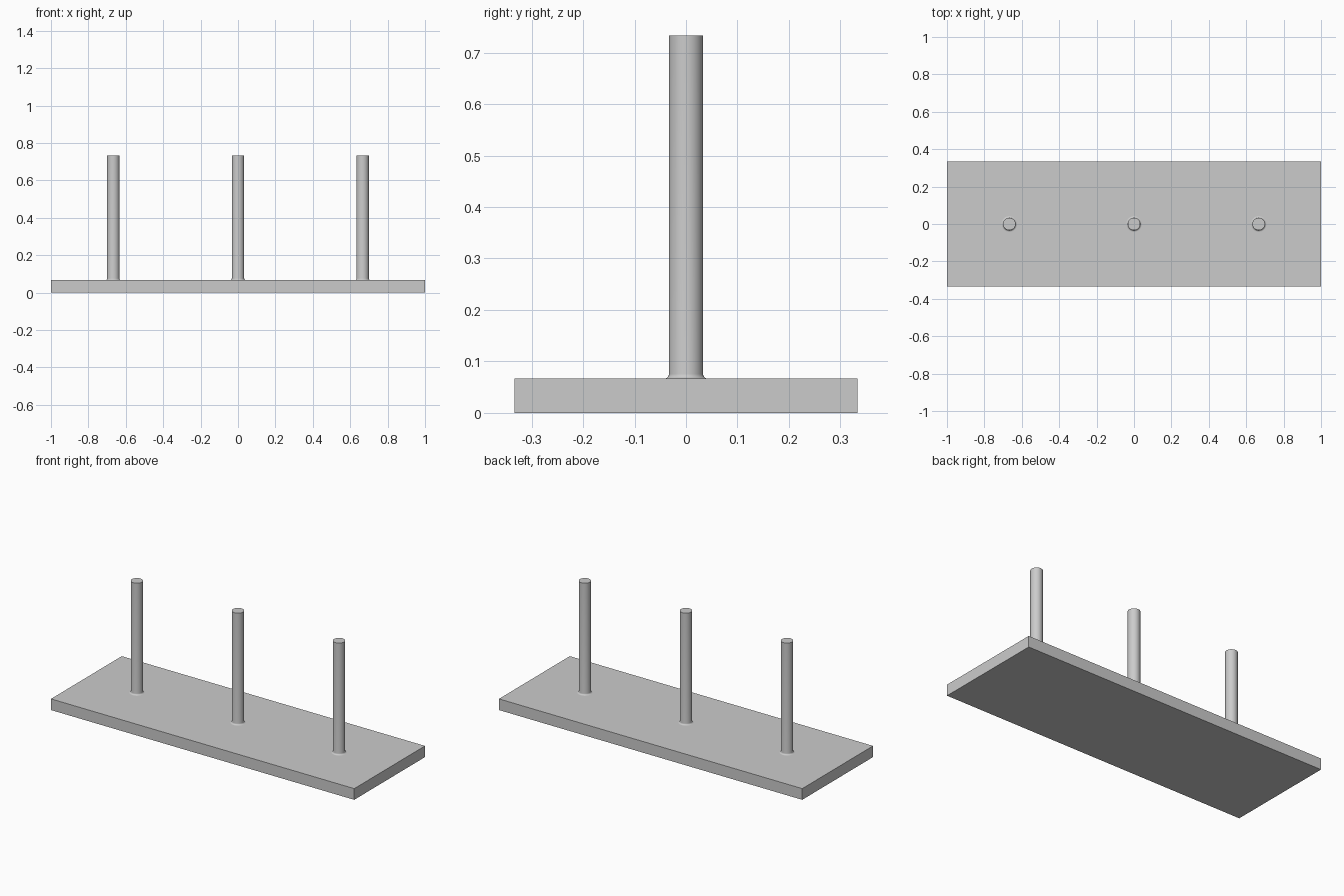
import bpy, bmesh, math

if "Cube" in bpy.data.objects:
    bpy.data.objects.remove(bpy.data.objects["Cube"])

BASE_H = 0.0667      # thickness of the board
TOP = 0.7333         # height of the peg tops
R = 0.0333           # peg radius
FILLET = 0.009       # rounding where a peg meets the board
SIDES = 48


def add_object(name, bm, location=(0, 0, 0)):
    bmesh.ops.recalc_face_normals(bm, faces=bm.faces)
    mesh = bpy.data.meshes.new(name)
    bm.to_mesh(mesh)
    bm.free()
    obj = bpy.data.objects.new(name, mesh)
    obj.location = location
    bpy.context.collection.objects.link(obj)
    return obj


# Flat rectangular board
bm = bmesh.new()
bmesh.ops.create_cube(bm, size=1)
bmesh.ops.scale(bm, vec=(2, 0.6667, BASE_H), verts=bm.verts)
add_object("base_board", bm, (0, 0, BASE_H / 2))


# Round peg: quarter-circle fillet at the foot, straight shaft, flat top
def peg(name, x):
    profile = []
    for i in range(7):
        a = i / 6 * math.pi / 2
        profile.append((R + FILLET * (1 - math.sin(a)),
                        BASE_H + FILLET * (1 - math.cos(a))))
    profile.append((R, TOP))
    bm = bmesh.new()
    rings = [[bm.verts.new((r * math.cos(2 * math.pi * k / SIDES),
                            r * math.sin(2 * math.pi * k / SIDES), z))
              for k in range(SIDES)] for r, z in profile]
    for low, high in zip(rings, rings[1:]):
        for k in range(SIDES):
            n = (k + 1) % SIDES
            bm.faces.new((low[k], low[n], high[n], high[k]))
    bm.faces.new(rings[-1])
    obj = add_object(name, bm, (x, 0, 0))
    bpy.ops.object.select_all(action='DESELECT')
    obj.select_set(True)
    bpy.context.view_layer.objects.active = obj
    bpy.ops.object.shade_smooth_by_angle(angle=math.radians(35))


for name, x in (("left_peg", -0.6667), ("middle_peg", 0), ("right_peg", 0.6667)):
    peg(name, x)
